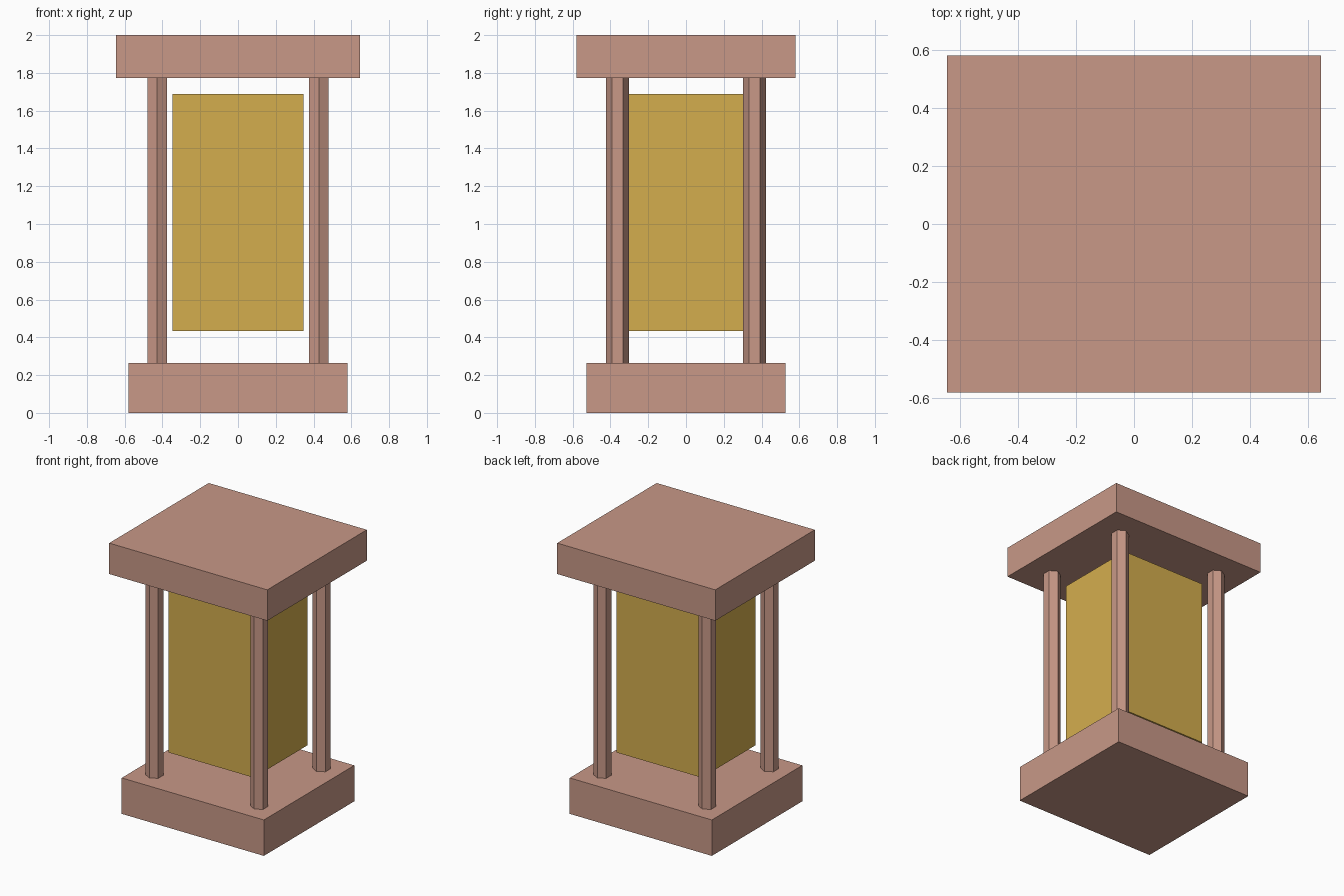
import bpy, math

if "Cube" in bpy.data.objects:
    bpy.data.objects.remove(bpy.data.objects["Cube"])


def material(name, rgb):
    m = bpy.data.materials.new(name)
    m.diffuse_color = (*rgb, 1.0)
    m.use_nodes = True
    m.node_tree.nodes["Principled BSDF"].inputs["Base Color"].default_value = m.diffuse_color
    return m


clay = material("clay brown", (0.578, 0.314, 0.242))
gold = material("golden yellow", (0.658, 0.423, 0.076))


def block(name, half_x, half_y, z0, z1, mat):
    bpy.ops.mesh.primitive_cube_add(size=2, location=(0, 0, (z0 + z1) / 2))
    ob = bpy.context.object
    ob.name = name
    ob.scale = (half_x, half_y, (z1 - z0) / 2)
    bpy.ops.object.transform_apply(location=False, rotation=False, scale=True)
    ob.data.materials.append(mat)
    return ob


BASE_TOP, ROOF_BOTTOM = 0.265, 1.772

# Base slab, wider roof slab and floating lamp core
block("base", 0.58, 0.527, 0.0, BASE_TOP, clay)
block("roof", 0.645, 0.58, ROOF_BOTTOM, 2.0, clay)
block("lamp_core", 0.348, 0.313, 0.433, 1.687, gold)

# Four hexagonal corner posts, one corner edge pointing to the front
for side, sx in (("left", -1), ("right", 1)):
    for end, sy in (("front", -1), ("back", 1)):
        bpy.ops.mesh.primitive_cylinder_add(
            vertices=6, radius=0.06, depth=ROOF_BOTTOM - BASE_TOP,
            location=(sx * 0.428, sy * 0.363, (BASE_TOP + ROOF_BOTTOM) / 2))
        post = bpy.context.object
        post.name = f"{end}_{side}_post"
        post.data.materials.append(clay)
